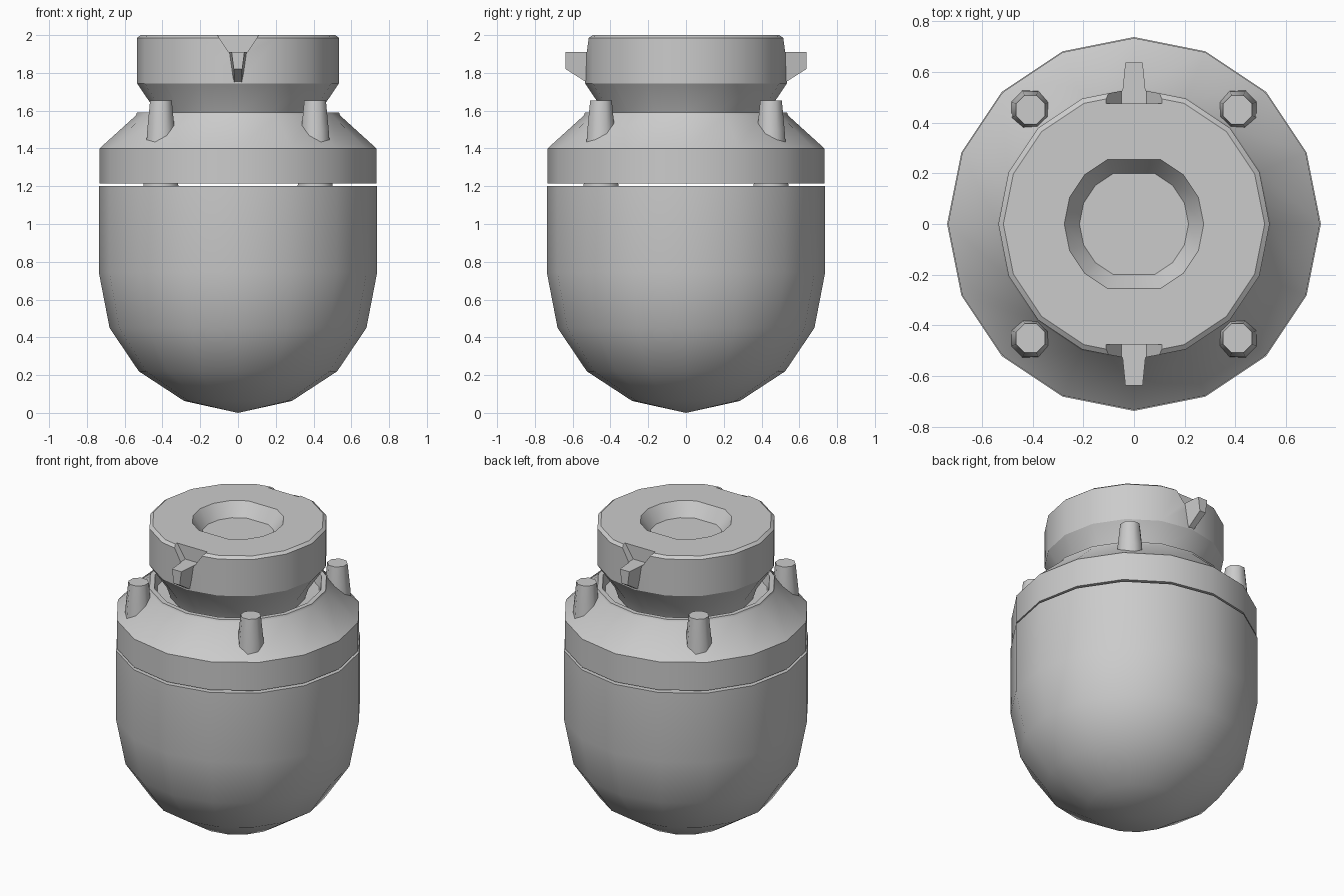
import bpy, bmesh, math

if "Cube" in bpy.data.objects:
    bpy.data.objects.remove(bpy.data.objects["Cube"], do_unlink=True)

grey = bpy.data.materials.new("plain grey")
grey.use_nodes = True
COLOUR = (0.6, 0.6, 0.6, 1.0)
grey.diffuse_color = COLOUR
grey.node_tree.nodes["Principled BSDF"].inputs["Base Color"].default_value = COLOUR


def finish(name, bm):
    """Turn a bmesh into a named, coloured object."""
    bmesh.ops.recalc_face_normals(bm, faces=bm.faces)
    mesh = bpy.data.meshes.new(name)
    bm.to_mesh(mesh)
    bm.free()
    mesh.materials.append(grey)
    obj = bpy.data.objects.new(name, mesh)
    bpy.context.collection.objects.link(obj)
    return obj


def smooth(obj, degrees=30):
    bpy.ops.object.select_all(action="DESELECT")
    obj.select_set(True)
    bpy.context.view_layer.objects.active = obj
    bpy.ops.object.shade_smooth_by_angle(angle=math.radians(degrees))


def lathe(name, profile, sides=16, centre=(0, 0), flat_rings=(), turn=0.0):
    """Spin (radius, z) points; flat_rings get straight front and back edges."""
    bm = bmesh.new()
    rings = []
    for i, (r, z) in enumerate(profile):
        if r == 0:
            rings.append([bm.verts.new((*centre, z))] * sides)
            continue
        ring = []
        for k in range(sides):
            a = math.tau * k / sides + turn
            rr = r
            if i in flat_rings and k in (sides // 4, 3 * sides // 4):
                rr = r * math.cos(math.tau / sides)
            ring.append(bm.verts.new((centre[0] + rr * math.cos(a),
                                      centre[1] + rr * math.sin(a), z)))
        rings.append(ring)
    for low, high in zip(rings, rings[1:]):
        for k in range(sides):
            j = (k + 1) % sides
            bm.faces.new(list(dict.fromkeys((low[k], low[j], high[j], high[k]))))
    for ring in (rings[0], rings[-1]):
        if len(set(ring)) > 1:
            bm.faces.new(ring)
    return finish(name, bm)


def prism(name, near, far):
    """Join two matching outlines of 3D points into a solid."""
    bm = bmesh.new()
    a = [bm.verts.new(p) for p in near]
    b = [bm.verts.new(p) for p in far]
    bm.faces.new(a)
    bm.faces.new(b)
    for k in range(len(a)):
        j = (k + 1) % len(a)
        bm.faces.new((a[k], a[j], b[j], b[k]))
    return finish(name, bm)


# Rounded lower body
smooth(lathe("lower_body", [(0, 0), (0.285, 0.063), (0.525, 0.22), (0.68, 0.45),
                            (0.737, 0.745), (0.737, 1.2)]))

# Collar with a sloped shoulder, a thin lip and a groove round the neck
smooth(lathe("collar", [(0.733, 1.215), (0.733, 1.4), (0.54, 1.575), (0.535, 1.59),
                        (0.505, 1.59), (0.49, 1.52), (0, 1.52)]))

# Head: flared neck, bevelled top edge and shallow recess
head = lathe("head", [(0.40, 1.50), (0.43, 1.59), (0.535, 1.745), (0.535, 1.985),
                      (0.515, 2.0), (0.275, 2.0), (0.215, 1.915)], flat_rings=(5, 6))

# V-shaped notches in the front and back of the head rim
for side in (-1, 1):
    outline = [(-0.05, 1.91), (0.05, 1.91), (0.117, 2.01), (-0.117, 2.01)]
    cutter = prism("notch_cutter", [(x, side * 0.475, z) for x, z in outline],
                   [(x, side * 0.6, z) for x, z in outline])
    cutter.hide_render = True
    cut = head.modifiers.new("notch", "BOOLEAN")
    cut.operation = "DIFFERENCE"
    cut.solver = "EXACT"
    cut.object = cutter
    bpy.context.view_layer.objects.active = head
    bpy.ops.object.modifier_apply(modifier=cut.name)
    bpy.data.objects.remove(cutter, do_unlink=True)
smooth(head, 32)

# Tapered lugs sticking out below the notches
for side, label in ((-1, "front"), (1, "back")):
    # (distance from axis, height, half width)
    section = [(0.478, 1.911, 0.05), (0.637, 1.911, 0.034),
               (0.637, 1.82, 0.022), (0.53, 1.752, 0.02), (0.478, 1.752, 0.028)]
    lug = prism(label + "_lug", [(-w, side * y, z) for y, z, w in section],
                [(w, side * y, z) for y, z, w in section])

# Four tapered pins through the collar
for sx, lr in ((-1, "right"), (1, "left")):
    for sy, fb in ((-1, "front"), (1, "back")):
        pin = lathe(f"{fb}_{lr}_pin", [(0.1, 1.195), (0.078, 1.5), (0.062, 1.655)],
                    sides=8, centre=(sx * 0.408, sy * 0.45), turn=math.pi / 8)
        smooth(pin, 50)
